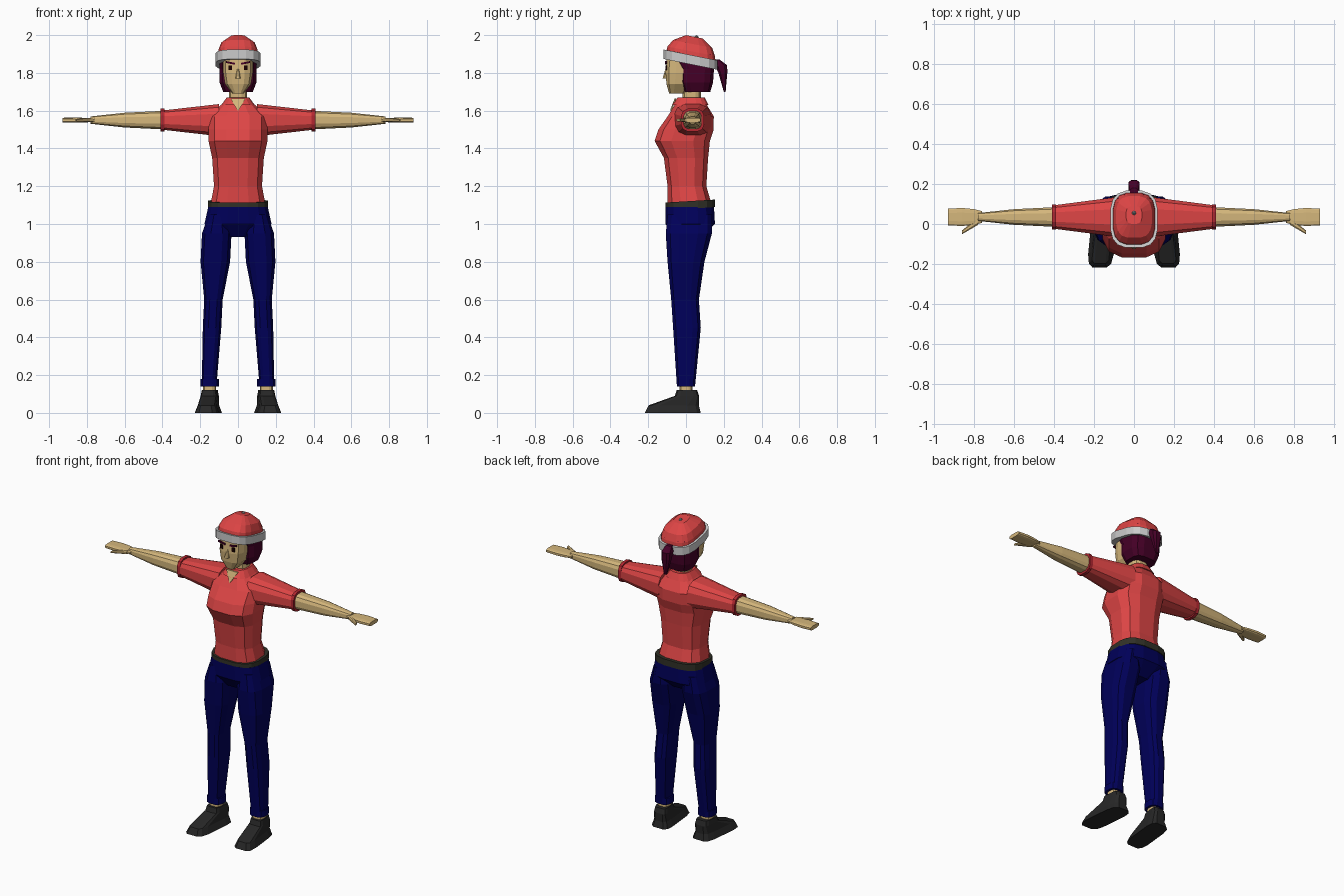
import bpy
import bmesh
from math import sin, cos, pi, copysign

default_cube = bpy.data.objects.get("Cube")
if default_cube:
    bpy.data.objects.remove(default_cube, do_unlink=True)


def make_material(name, red, green, blue):
    material = bpy.data.materials.new(name)
    material.use_nodes = True
    colour = (red, green, blue, 1)
    material.diffuse_color = colour
    shader = material.node_tree.nodes["Principled BSDF"]
    shader.inputs["Base Color"].default_value = colour
    return material


skin = make_material("skin tan", .66, .47, .2)
shirt_red = make_material("shirt red", .73, .06, .06)
trim_red = make_material("trim dark red", .45, .02, .03)
navy = make_material("trouser navy", 0, 0, .1)
maroon = make_material("hair maroon", .06, 0, .02)
shoe_black = make_material("shoe black", .02, .02, .02)
belt_black = make_material("belt charcoal", .03, .03, .02)
white = make_material("hat band white", .6, .6, .6)
grey = make_material("button grey", .3, .3, .3)
eye_black = make_material("eye black", .01, 0, 0)


def finish(name, bm, material, mirror=False):
    """Turn the mesh into an object, with a copy on the other side if asked."""
    bmesh.ops.recalc_face_normals(bm, faces=bm.faces)
    mesh = bpy.data.meshes.new(name)
    bm.to_mesh(mesh)
    bm.free()
    mesh.materials.append(material)
    obj = bpy.data.objects.new(name, mesh)
    bpy.context.collection.objects.link(obj)
    if mirror:
        modifier = obj.modifiers.new("Mirror", "MIRROR")
        modifier.use_mirror_merge = False


def squash(value, power):
    """Small powers make a round section boxy."""
    return copysign(abs(value) ** power, value)


def loft(name, material, rings, centre=0, middle=0, flatness=1, axis="z",
         sides=12, power=.7, mirror=False, shear=None):
    """Each ring is (position, half width) or (position, half width, low, high)."""
    bm = bmesh.new()
    loops = []
    for position, half, *span in rings:
        low, high = span or (middle - half * flatness, middle + half * flatness)
        loop = []
        for i in range(sides):
            angle = 2 * pi * (i + .5) / sides
            across = centre + half * squash(sin(angle), power)
            depth = (low + high) / 2 + (high - low) / 2 * squash(cos(angle), power)
            if axis == "z":
                point = (across, depth, position)
            else:
                point = (position, across, depth)
            loop.append(bm.verts.new(point))
        loops.append(loop)
    for lower, upper in zip(loops, loops[1:]):
        for i in range(sides):
            bm.faces.new((lower[i - 1], lower[i], upper[i], upper[i - 1]))
    bm.faces.new(loops[0])
    bm.faces.new(loops[-1])
    if shear:
        moved, along, amount = shear
        for vert in bm.verts:
            vert.co["xyz".index(moved)] += amount * vert.co["xyz".index(along)]
    finish(name, bm, material, mirror)


def band(name, material, start, end, *section, **options):
    """A straight piece with the same section at both ends."""
    loft(name, material, [(start, *section), (end, *section)], **options)


# Shoes, turned slightly outward, and ankles
loft("shoe", shoe_black, [
    (0, .065, -.22, .08), (.04, .05, -.2, .07),
    (.09, .045, -.06, .07), (.12, .04, -.05, .06),
], centre=.15, power=.45, mirror=True, shear=("x", "y", -.1))
band("ankle", skin, .1, .15, .035, centre=.15, mirror=True)

# Trousers, with legs leaning inward toward the hips
band("trouser_cuff", navy, .14, .18, .05, centre=.15, mirror=True)
loft("trouser_leg", navy, [
    (.15, .04, -.05, .05), (.45, .05, -.07, .08), (.6, .05, -.08, .07),
    (.8, .08, -.1, .1), (.95, .08, -.11, .14), (1.05, .05, -.1, .14),
], centre=.16, mirror=True, shear=("x", "z", -.05))
loft("trouser_hips", navy, [
    (.93, .08, -.06, .08), (1, .18, -.11, .155), (1.09, .16, -.11, .15),
], sides=16)
band("belt", belt_black, 1.08, 1.12, .16, -.11, .155,
     sides=16, shear=("z", "y", .06))

# Shirt
loft("shirt_body", shirt_red, [
    (1.1, .15, -.1, .14), (1.2, .13, -.1, .11), (1.35, .14, -.12, .12),
    (1.44, .16, -.17, .13), (1.5, .16, -.15, .15), (1.57, .16, -.1, .15),
    (1.65, .07, -.05, .1)])
loft("shirt_collar", shirt_red, [
    (1.63, .09, -.075, .12), (1.67, .06, -.045, .1)], sides=16)
loft("neck_opening", skin, [
    (1.6, .002, -.085, -.076), (1.665, .04, -.06, -.051)], sides=4, power=0)

# Arms and hands
arm = dict(axis="x", centre=.035, middle=1.55, mirror=True)
loft("sleeve", shirt_red, [(.1, .1), (.4, .06)], flatness=.87, **arm)
band("sleeve_trim", trim_red, .39, .41, .063, **arm)
loft("forearm", skin, [(.4, .05), (.6, .04), (.78, .02)], **arm)
loft("hand", skin, [(.76, .03), (.8, .04), (.86, .046), (.93, .042)],
     flatness=.3, power=.55, **arm)
arm["centre"] = .56
loft("thumb", skin, [(.78, .02), (.86, .01)], flatness=.6, sides=8,
     shear=("y", "x", -.7), **arm)

# Head and face
band("neck", skin, 1.6, 1.73, .05, middle=.03)
loft("head", skin, [
    (1.69, .03, -.09, 0), (1.74, .07, -.105, .06),
    (1.8, .08, -.11, .09), (1.92, .08, -.1, .1)], power=.6)
loft("nose", skin, [
    (1.77, .015, -.125, -.09), (1.82, .005, -.11, -.09)], sides=8)
face_plate = dict(centre=.04, sides=4, power=0, mirror=True)
band("eye", eye_black, 1.815, 1.84, .009, -.109, -.1, **face_plate)
band("eyebrow", maroon, 1.84, 1.85, .024, -.11, -.101,
     shear=("z", "x", .2), **face_plate)

# Hair and ponytail
loft("hair", maroon, [
    (1.7, .08, -.01, .13), (1.75, .1, -.03, .145),
    (1.82, .1, -.03, .15), (1.9, .1, -.08, .15)], power=.6)
loft("ponytail", maroon, [
    (1.7, .01, .2, .21), (1.8, .03, .17, .22),
    (1.84, .03, .15, .22), (1.87, .02, .14, .18)], sides=8)

# Hat, tipped down toward the back
hat = dict(sides=16, power=.65, shear=("z", "y", -.2))
loft("hat_crown", shirt_red, [
    (1.87, .11, -.11, .16), (1.92, .105, -.1, .155),
    (1.96, .09, -.07, .14), (2, .04, 0, .09)], **hat)
band("hat_band", white, 1.85, 1.9, .12, -.12, .168, **hat)
button = bmesh.new()
bmesh.ops.create_icosphere(button, subdivisions=1, radius=.012)
bmesh.ops.translate(button, verts=button.verts, vec=(0, .055, 1.988))
finish("hat_button", button, grey)
